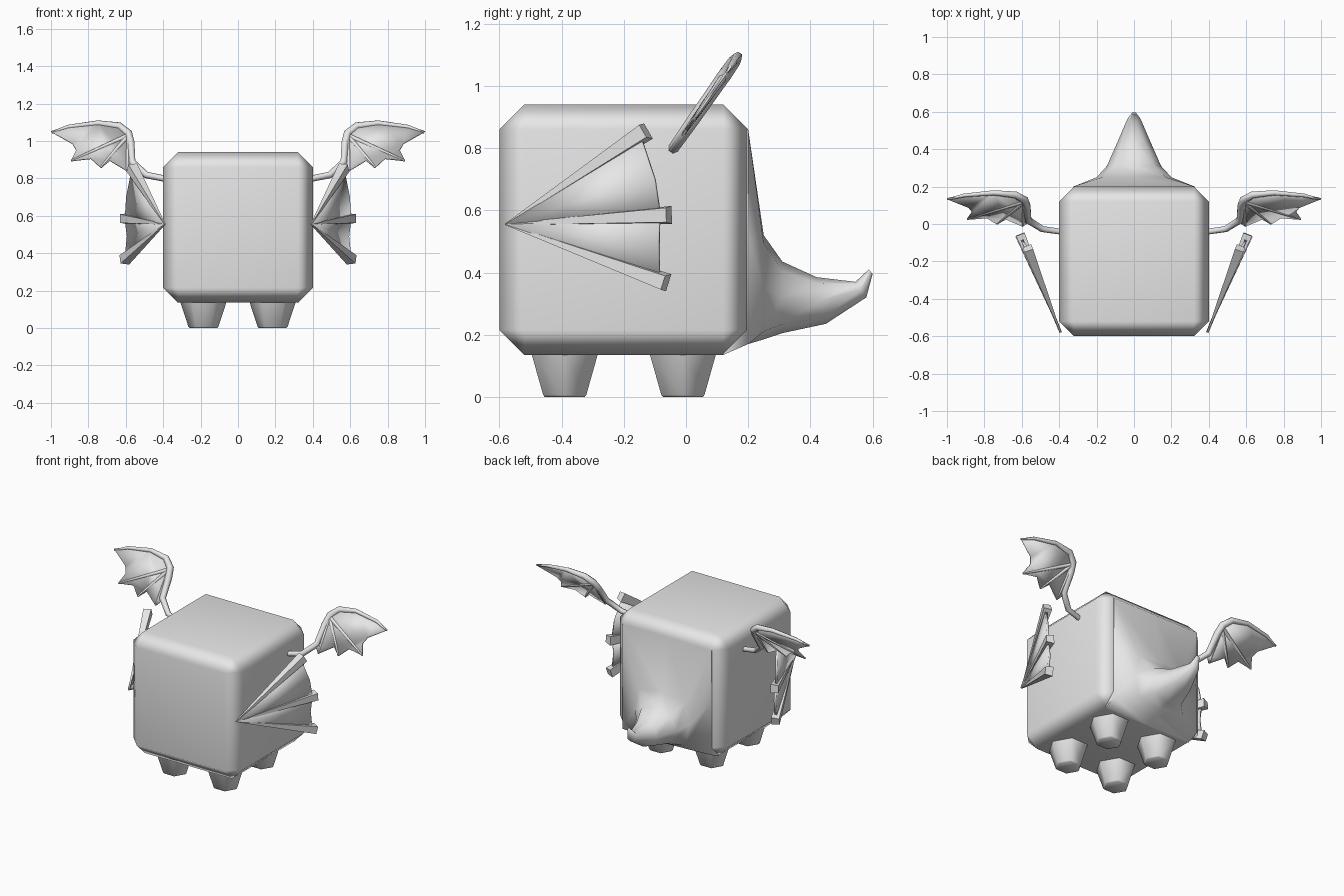
import bpy, bmesh, math
from mathutils import Vector

if "Cube" in bpy.data.objects:
    bpy.data.objects.remove(bpy.data.objects["Cube"])

grey = bpy.data.materials.new("plain grey")
grey.diffuse_color = (0.8, 0.8, 0.8, 1)
grey.use_nodes = True
grey.node_tree.nodes["Principled BSDF"].inputs["Base Color"].default_value = grey.diffuse_color


def finish(ob, angle=40, mirror=False):
    if not ob.data.materials:
        ob.data.materials.append(grey)
    bpy.ops.object.select_all(action='DESELECT')
    ob.select_set(True)
    bpy.context.view_layer.objects.active = ob
    bpy.ops.object.shade_smooth_by_angle(angle=math.radians(angle))
    if mirror:
        ob.modifiers.new("mirror", 'MIRROR')
    return ob


def mesh_object(name, verts, faces, angle=40, mirror=False):
    me = bpy.data.meshes.new(name)
    me.from_pydata(verts, [], faces)
    bm = bmesh.new()
    bm.from_mesh(me)
    bmesh.ops.recalc_face_normals(bm, faces=bm.faces)
    bm.to_mesh(me)
    bm.free()
    ob = bpy.data.objects.new(name, me)
    bpy.context.collection.objects.link(ob)
    return finish(ob, angle, mirror)


def loft(name, rings, angle=40, mirror=False, cap_start=True):
    """Skin a list of equal-length rings and cap the ends."""
    n = len(rings[0])
    faces = [(r * n + i, r * n + (i + 1) % n, (r + 1) * n + (i + 1) % n, (r + 1) * n + i)
             for r in range(len(rings) - 1) for i in range(n)]
    if cap_start:
        faces.append(tuple(range(n)))
    faces.append(tuple(range((len(rings) - 1) * n, len(rings) * n)))
    return mesh_object(name, [v for ring in rings for v in ring], faces, angle, mirror)


def tube(name, pts, radii):
    """Six-sided tapering tube along a path, mirrored to both sides."""
    rings = []
    pts = [Vector(p) for p in pts]
    for i, (p, r) in enumerate(zip(pts, radii)):
        d = (pts[min(i + 1, len(pts) - 1)] - pts[max(i - 1, 0)]).normalized()
        a = Vector((0, -0.82, 0.57))          # normal of the wing plane
        a = (a - d * a.dot(d)).normalized()
        b = d.cross(a)
        rings.append([p + r * (a * math.cos(t * math.pi / 3) + b * math.sin(t * math.pi / 3))
                      for t in range(6)])
    return loft(name, rings, 65, True)


# Body: chamfered block
bpy.ops.mesh.primitive_cube_add(size=1, location=(0, -0.2, 0.5375))
body = bpy.context.object
body.name = "body"
body.scale = (0.8, 0.8, 0.805)
bpy.ops.object.transform_apply(location=False, rotation=False, scale=True)
bev = body.modifiers.new("chamfer", 'BEVEL')
bev.width = 0.08
bev.segments = 1
finish(body, 180)
body.modifiers.new("flat face normals", 'WEIGHTED_NORMAL')

# Tail: sections as (top y, top z, bottom y, bottom z, half width, corner fullness)
sections = [
    (0.195, 0.86, 0.12, 0.135, 0.325, 1.0),
    (0.20, 0.86, 0.20, 0.17, 0.325, 1.0),
    (0.25, 0.52, 0.25, 0.185, 0.20, 0.85),
    (0.31, 0.435, 0.31, 0.205, 0.145, 0.75),
    (0.42, 0.385, 0.45, 0.235, 0.09, 0.72),
    (0.545, 0.37, 0.58, 0.32, 0.035, 0.72),
    (0.588, 0.41, 0.60, 0.395, 0.012, 0.72),
]
rings = []
for yt, zt, yb, zb, w, c in sections:
    ring = []
    for u, v in ((1, 0), (c, c), (0, 1), (-c, c), (-1, 0), (-c, -c), (0, -1), (c, -c)):
        k = (v + 1) / 2
        ring.append((u * w, yb + (yt - yb) * k, zb + (zt - zb) * k))
    rings.append(ring)
loft("tail", rings, 70, cap_start=False)

# Legs: tapering hexagonal stumps
for label, y in (("front", -0.39), ("back", -0.01)):
    leg = [[(0.185 + r * math.cos(a * math.pi / 3), y + r * math.sin(a * math.pi / 3), z)
            for a in range(6)] for r, z in ((0.127, 0.15), (0.08, 0.006), (0.074, 0))]
    loft(label + "_legs", leg, 65, True)

# Side fins: three widening spines joined by thin webs
apex = Vector((0.392, -0.58, 0.555))
out = Vector((0.93, -0.37, 0))
spine_ends = [(0.568, -0.13, 0.855), (0.608, -0.055, 0.585), (0.608, -0.065, 0.367)]
for label, end in zip(("upper", "middle", "lower"), spine_ends):
    end = Vector(end)
    d = (end - apex).normalized()
    up = out.cross(d).normalized()
    rings = []
    for p, h in ((apex, 0.003), (end, 0.029)):
        rings.append([p + out * h * s * 0.85 + up * h * t
                      for s, t in ((1, 0.8), (1, -0.8), (-1, -1), (-1, 1))])
    loft(label + "_fin_spine", rings, 30, True)

web_upper = [apex, (0.568, -0.14, 0.82), (0.592, -0.1, 0.70), (0.598, -0.085, 0.60)]
web_lower = [apex, (0.598, -0.085, 0.57), (0.588, -0.087, 0.49), (0.598, -0.085, 0.39)]
for name, pts in (("upper_fin_web", web_upper), ("lower_fin_web", web_lower)):
    web = mesh_object(name, pts, [(0, 1, 2), (0, 2, 3)], 40, True)
    sol = web.modifiers.new("thickness", 'SOLIDIFY')
    sol.thickness = 0.014
    sol.offset = 0


# Wings: everything lies in one plane leaning backwards
def wing(x, z):
    return Vector((x, 0.7 * (z - 0.857), z))


arm = [(0.385, 0.797), (0.49, 0.818), (0.565, 0.885), (0.572, 0.99), (0.585, 1.04),
       (0.635, 1.08), (0.75, 1.095), (0.91, 1.075), (0.995, 1.045)]
tube("wing_arms", [wing(*p) for p in arm],
     [0.017, 0.018, 0.02, 0.021, 0.022, 0.02, 0.015, 0.011, 0.005])

wrist = (0.585, 1.03)
for i, tip in enumerate([(0.89, 0.895), (0.733, 0.86), (0.594, 0.845)]):
    tube("wing_finger_%d" % (i + 1), [wing(*wrist), wing(*tip)], [0.013, 0.006])

membrane = [(0.572, 1.0), (0.585, 1.04), (0.635, 1.08), (0.75, 1.1), (0.91, 1.08), (1.0, 1.05),
            (0.885, 0.985), (0.865, 0.95), (0.893, 0.893), (0.786, 0.905), (0.733, 0.857),
            (0.685, 0.895), (0.594, 0.84), (0.565, 0.87)]
sheet = mesh_object("wing_membranes", [wing(*p) for p in membrane],
                    [tuple(range(len(membrane)))], 40, True)
sol = sheet.modifiers.new("thickness", 'SOLIDIFY')
sol.thickness = 0.008
sol.offset = 0
